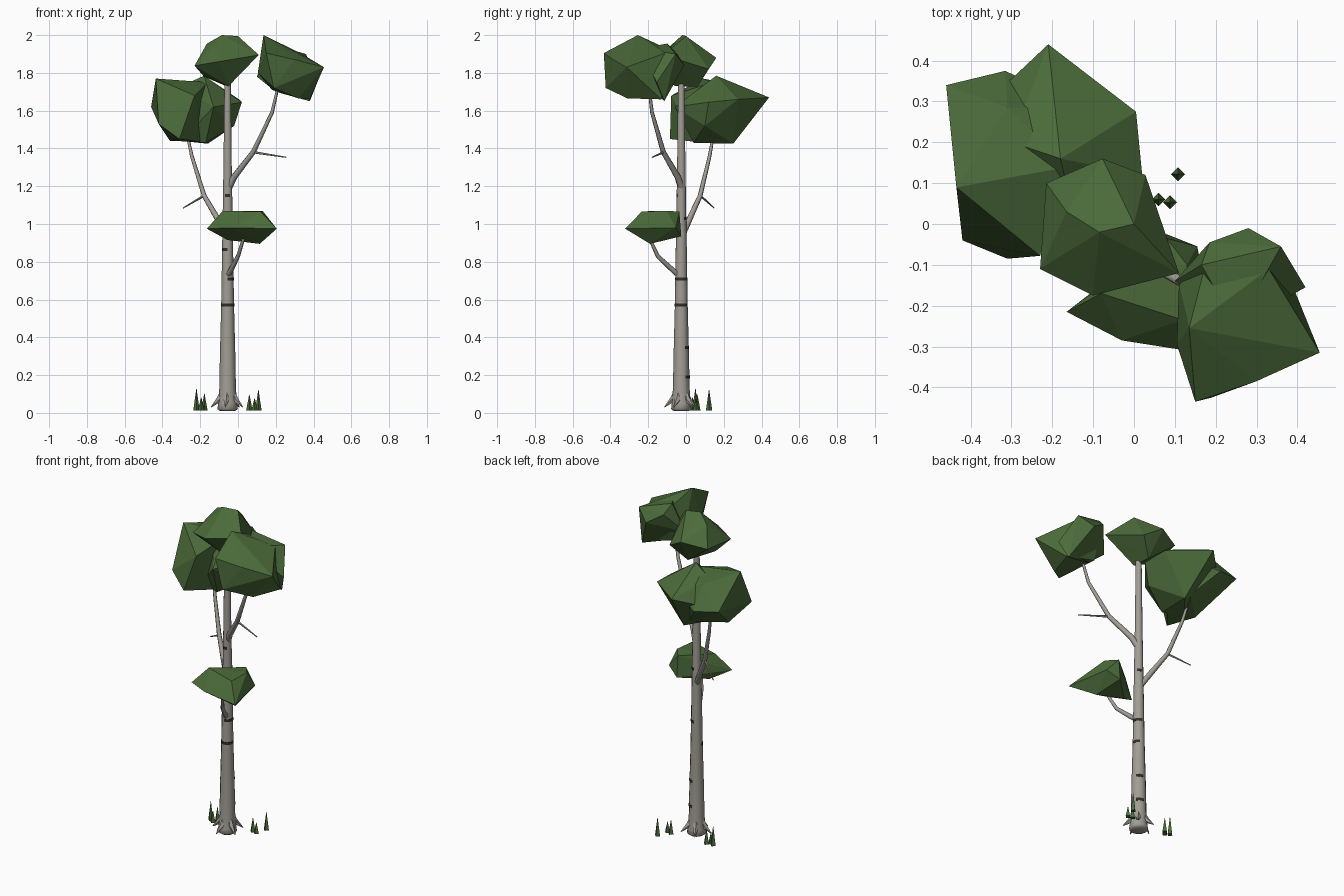
import bpy, bmesh, math
from mathutils import Vector

TRUNK = Vector((-0.055, -0.025, 0))
SIDES = 12


def material(name, rgb):
    m = bpy.data.materials.new(name)
    m.diffuse_color = (*rgb, 1)
    return m


BARK = material("bark", (0.36, 0.34, 0.30))
DARK = material("dark_bark", (0.03, 0.027, 0.025))
LEAF = material("leaf", (0.07, 0.145, 0.042))


def finish(name, bm, mat, smooth=False):
    bmesh.ops.recalc_face_normals(bm, faces=bm.faces[:])
    me = bpy.data.meshes.new(name)
    bm.to_mesh(me)
    bm.free()
    me.materials.append(mat)
    ob = bpy.data.objects.new(name, me)
    bpy.context.collection.objects.link(ob)
    if smooth:
        bpy.ops.object.select_all(action='DESELECT')
        ob.select_set(True)
        bpy.context.view_layer.objects.active = ob
        bpy.ops.object.shade_smooth_by_angle(angle=math.radians(62))
    return ob


def tube(name, path, radii, sides, mat, smooth=True):
    """Tapered tube along a path."""
    bm = bmesh.new()
    pts = [Vector(p) for p in path]
    rings = []
    for i, (p, r) in enumerate(zip(pts, radii)):
        d = pts[min(i + 1, len(pts) - 1)] - pts[max(i - 1, 0)]
        q = Vector((0, 0, 1)).rotation_difference(d)
        rings.append([bm.verts.new(p + q @ Vector((r * math.cos(a), r * math.sin(a), 0)))
                      for a in (2 * math.pi * k / sides for k in range(sides))])
    for a, b in zip(rings, rings[1:]):
        for k in range(sides):
            j = (k + 1) % sides
            bm.faces.new((a[k], a[j], b[j], b[k]))
    bm.faces.new(rings[0])
    bm.faces.new(rings[-1])
    return finish(name, bm, mat, smooth)


def clump(name, pts):
    """Faceted leaf clump: hull around its outline and peak points."""
    bm = bmesh.new()
    for p in pts:
        bm.verts.new(p)
    bmesh.ops.convex_hull(bm, input=bm.verts[:])
    loose = [v for v in bm.verts if not v.link_faces]
    bmesh.ops.delete(bm, geom=loose, context='VERTS')
    return finish(name, bm, LEAF)


# Trunk
profile = [(0.01, 0.04), (0.02, 0.054), (0.05, 0.05), (0.13, 0.044), (0.3, 0.041), (0.57, 0.034),
           (1.0, 0.027), (1.3, 0.022), (1.82, 0.016)]
tube("trunk", [TRUNK + Vector((0, 0, z)) for z, r in profile],
     [r for z, r in profile], SIDES, BARK)


def trunk_radius(z):
    for (z0, r0), (z1, r1) in zip(profile, profile[1:]):
        if z <= z1:
            return r0 + (r1 - r0) * (z - z0) / (z1 - z0)


# Dark bark bands: height, first trunk side (counted from the back), sides covered
for n, (z, first, count) in enumerate([(0.19, 10, 2), (0.345, 10, 2), (0.57, 3, 8), (0.71, 6, 6),
                                       (0.865, 4, 2), (1.03, 10, 2), (1.15, 5, 2)]):
    bm = bmesh.new()
    r = trunk_radius(z)
    prev = None
    for k in range(first, first + count + 1):
        a = 2 * math.pi * k / SIDES + math.pi / 2
        d = Vector((math.cos(a), math.sin(a), 0))
        ring = [bm.verts.new(TRUNK + d * r * s + Vector((0, 0, z + h)))
                for s, h in ((0.9, -0.008), (1.05, -0.008), (1.05, 0.008), (0.9, 0.008))]
        if prev:
            for i in range(4):
                j = (i + 1) % 4
                bm.faces.new((prev[i], prev[j], ring[j], ring[i]))
        else:
            bm.faces.new(ring)
        prev = ring
    bm.faces.new(prev)
    finish(f"bark_band_{n + 1}", bm, DARK, True)

# Roots
for n in range(5):
    a = math.radians(190 + 72 * n)
    d = Vector((math.cos(a), math.sin(a), 0))
    tube(f"root_{n + 1}", [TRUNK + d * r + Vector((0, 0, z))
                           for r, z in ((0.03, 0.115), (0.045, 0.07), (0.09, 0.03))],
         [0.010, 0.017, 0.002], 5, BARK)

# Branches and twigs
tube("left_branch", [(-0.06, -0.02, 0.94), (-0.11, 0.02, 1.03), (-0.18, 0.075, 1.15),
                     (-0.245, 0.125, 1.36), (-0.275, 0.15, 1.5)],
     [0.017, 0.016, 0.013, 0.010, 0.007], 7, BARK)
tube("left_twig", [(-0.18, 0.075, 1.15), (-0.29, 0.148, 1.085)], [0.007, 0.003], 5, BARK)
tube("right_branch", [(-0.055, -0.02, 1.18), (-0.02, -0.045, 1.25), (0.08, -0.12, 1.38),
                      (0.18, -0.18, 1.59), (0.22, -0.2, 1.76)],
     [0.019, 0.017, 0.014, 0.010, 0.007], 7, BARK)
tube("right_twig", [(0.08, -0.12, 1.38), (0.255, -0.18, 1.353)], [0.007, 0.003], 5, BARK)
tube("low_branch", [(-0.055, -0.035, 0.725), (-0.035, -0.075, 0.76), (0.0, -0.15, 0.83),
                    (0.035, -0.2, 0.94)], [0.015, 0.014, 0.011, 0.008], 7, BARK)

# Leaf clumps
clump("top_leaves", [
    (-0.085, -0.02, 2.0), (0, 0, 1.995), (-0.215, 0.10, 1.85), (-0.077, 0.16, 1.88),
    (0.028, 0.12, 1.82), (0.11, -0.12, 1.895), (-0.1, -0.175, 1.86), (-0.23, -0.11, 1.838),
    (-0.055, 0.06, 1.727), (-0.05, -0.06, 1.73), (-0.18, -0.03, 1.78), (-0.165, 0.03, 1.955)])
clump("left_leaves_front", [
    (-0.435, 0.09, 1.77), (-0.46, 0.34, 1.62), (-0.315, 0.375, 1.6), (-0.42, -0.04, 1.53),
    (-0.23, -0.078, 1.68), (-0.31, -0.085, 1.45), (-0.36, 0.1, 1.44), (-0.16, 0.14, 1.75),
    (-0.2, 0.25, 1.46), (-0.31, 0.285, 1.73), (-0.12, 0.28, 1.66), (-0.2, 0.05, 1.435)])
clump("left_leaves_back", [
    (-0.21, 0.44, 1.67), (0.005, 0.275, 1.66), (0.02, 0.12, 1.645), (-0.18, 0.16, 1.785),
    (-0.16, 0.25, 1.425), (-0.02, 0.1, 1.52), (-0.38, 0.28, 1.6), (-0.3, 0.08, 1.44),
    (-0.13, -0.06, 1.62), (-0.17, 0.04, 1.43), (-0.3, 0.2, 1.73)])
clump("right_leaves_front", [
    (0.135, -0.255, 2.0), (0.15, -0.435, 1.905), (0.105, -0.295, 1.8), (0.3, -0.385, 1.87),
    (0.455, -0.315, 1.83), (0.19, -0.425, 1.72), (0.32, -0.31, 1.665), (0.18, -0.13, 1.71),
    (0.33, -0.11, 1.905), (0.38, -0.13, 1.66), (0.11, -0.15, 1.80), (0.185, -0.06, 1.91)])
clump("right_leaves_back", [
    (0.185, -0.045, 1.9), (0.28, -0.01, 1.84), (0.36, -0.055, 1.9), (0.42, -0.155, 1.75),
    (0.1, -0.14, 1.78), (0.38, -0.115, 1.65), (0.25, -0.25, 1.93), (0.2, -0.16, 1.7),
    (0.165, -0.1, 1.955)])
clump("low_leaves", [
    (-0.165, -0.215, 0.975), (-0.08, -0.17, 1.07), (-0.03, -0.285, 0.98), (0.205, -0.322, 0.975),
    (0.155, -0.055, 0.98), (0.08, -0.025, 0.935), (0.13, -0.1, 1.07),
    (0.12, -0.235, 1.065), (0.08, -0.035, 1.065), (0.115, -0.19, 0.895), (-0.055, -0.15, 0.915)])

# Grass blades: x, y, height
for n, (x, y, h) in enumerate([(0.108, 0.122, 0.11), (0.06, 0.06, 0.085), (0.088, 0.053, 0.065),
                               (-0.22, 0.05, 0.115), (-0.195, 0.035, 0.07), (-0.178, 0.055, 0.09)]):
    tube(f"grass_blade_{n + 1}", [(x, y, 0.012), (x, y, 0.012 + h)],
         [0.017, 0.001], 4, LEAF, False)
